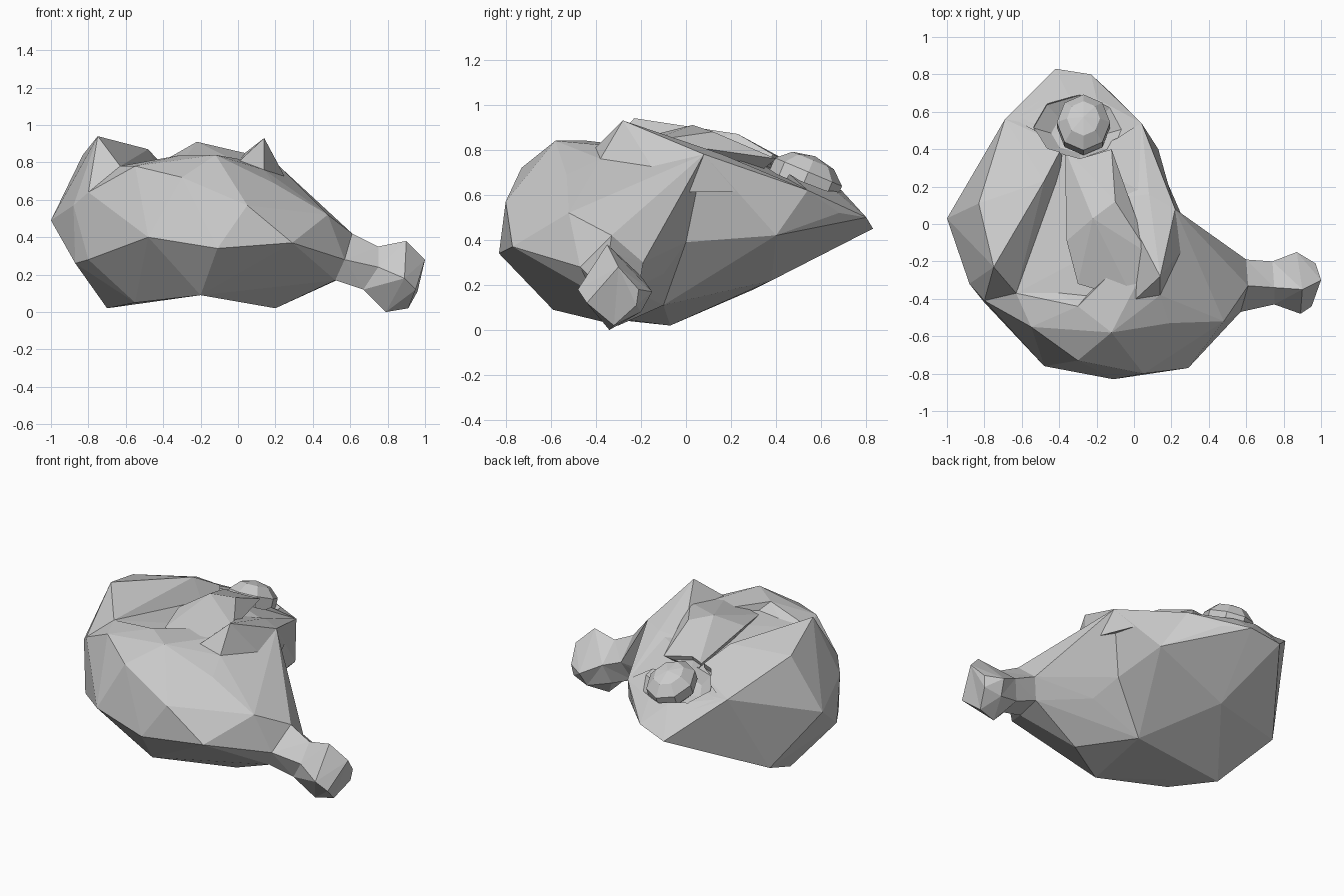
import bpy
import bmesh
from mathutils import Matrix, Vector

default_cube = bpy.data.objects.get("Cube")
if default_cube:
    bpy.data.objects.remove(default_cube, do_unlink=True)

# One plain grey for the whole model
grey = bpy.data.materials.new("plain_grey")
grey.use_nodes = True
grey.diffuse_color = (.6, .6, .6, 1)
grey.node_tree.nodes["Principled BSDF"].inputs["Base Color"].default_value = grey.diffuse_color


def finish(name, mesh_data):
    """Turn a bmesh into a flat-shaded object in the scene."""
    bmesh.ops.triangulate(mesh_data, faces=mesh_data.faces[:])
    bmesh.ops.recalc_face_normals(mesh_data, faces=mesh_data.faces[:])
    mesh = bpy.data.meshes.new(name)
    mesh_data.to_mesh(mesh)
    mesh_data.free()
    mesh.materials.append(grey)
    part = bpy.data.objects.new(name, mesh)
    bpy.context.collection.objects.link(part)
    return part


def faceted_lump(name, points):
    """Wrap a handful of corner points in a faceted convex skin."""
    bm = bmesh.new()
    for point in points:
        bm.verts.new(point)
    bmesh.ops.convex_hull(bm, input=bm.verts[:])
    loose = [vert for vert in bm.verts if not vert.link_faces]
    bmesh.ops.delete(bm, geom=loose, context='VERTS')
    return finish(name, bm)


def loft(name, rings):
    """Skin a row of rings that have equal corner counts, and cap the ends."""
    bm = bmesh.new()
    rows = [[bm.verts.new(point) for point in ring] for ring in rings]
    sides = len(rows[0])
    for start, end in zip(rows, rows[1:]):
        for i in range(sides):
            j = (i + 1) % sides
            bm.faces.new((start[i], start[j], end[j], end[i]))
    bm.faces.new(rows[0])
    bm.faces.new(rows[-1])
    return finish(name, bm)


def pebble(name, centre, size):
    """Low-sided ellipsoid tilted to follow the slope of the tail."""
    bm = bmesh.new()
    bmesh.ops.create_uvsphere(bm, u_segments=8, v_segments=5, radius=1)
    place = (Matrix.Translation(Vector(centre)) @ Matrix.Rotation(-.4, 4, 'X')
             @ Matrix.Diagonal((*size, 1)))
    bmesh.ops.transform(bm, matrix=place, verts=bm.verts[:])
    return finish(name, bm)


# Corners shared by neighbouring parts
left_tip = (-1, .03, .49)
left_shoulder = (-.88, -.32, .57)
left_brow = (-.80, -.41, .64)
left_valley = (-.63, -.37, .78)
left_foot = (-.70, -.07, .02)
left_flank = (-.87, -.30, .26)
left_heel = (-.81, .30, .18)
right_hip = (.31, -.08, .61)
right_side = (.12, 0, .39)
right_heel = (-.12, -.10, .11)
right_rim = (.22, .08, .78)
right_notch = (.14, -.38, .76)
front_notch = (0, -.41, .80)
back_right = (.04, .54, .62)
back_left = (-.64, .56, .68)
left_corner = (-.69, .56, .69)
tail_left = (-.42, .83, .45)
tail_right = (-.23, .80, .50)
tail_side = (-.10, .68, .52)

# Corners along the middle of the front, with a raised groove underneath
middle = [(-.11, -.83, .34), (-.20, -.59, .09), right_heel,
          (.05, -.80, .57), (-.30, -.73, .72), (-.12, -.58, .84),
          (-.30, -.44, .84), front_notch]

# Rings along the leg bone: top, front, low front, low back, back
shank_root = [(.61, -.33, .42), (.57, -.47, .28), (.52, -.42, .17),
              (.55, -.24, .18), (.60, -.19, .30)]
shank_waist = [(.75, -.34, .35), (.75, -.43, .24), (.67, -.39, .12),
               (.70, -.24, .12), (.74, -.20, .24)]
knuckle = [(.90, -.35, .38), (.89, -.48, .18), (.79, -.34, 0),
           (.85, -.20, .08), (.87, -.15, .17)]
knuckle_end = [(1, -.30, .28), (.95, -.44, .12), (.91, -.32, .02),
               (.96, -.22, .11), (.97, -.21, .18)]

# Rear mass, narrowing to the tail
body = faceted_lump("roast_body", [
    left_tip, left_flank, left_foot, left_heel, left_valley, front_notch,
    right_side, right_heel, right_rim, back_right, tail_side, tail_right,
    tail_left, left_corner, (.13, .40, .42), (-.35, .38, .22),
    (-.42, .30, .72)])

# Front mass in two lobes, the right one tapering into the leg
left_lobe = faceted_lump("left_lobe", middle + [
    left_tip, left_flank, left_foot, left_shoulder, left_brow, left_valley,
    (-.80, -.42, .28), (-.48, -.76, .40), (-.55, -.55, .78),
    (-.55, -.35, .05)])
right_lobe = faceted_lump("right_lobe", middle + shank_root + [
    right_hip, right_side, right_rim, right_notch, (.29, -.77, .37),
    (.19, -.53, .69), (.48, -.52, .52), (.20, -.30, .02), (.23, -.10, .25)])
shank = loft("shank_and_knuckle",
             [shank_root, shank_waist, knuckle, knuckle_end])

# Raised edges on either side of the hollow
left_ridge = faceted_lump("left_ridge", [
    left_tip, left_shoulder, left_brow, left_valley, left_corner, back_left,
    (-.83, .11, .84), (-.75, -.23, .94), (-.48, .23, .87), (-.38, .42, .76),
    (-.40, .22, .70)])
right_ridge = faceted_lump("right_ridge", [
    right_hip, right_rim, right_notch, front_notch, back_right,
    (.14, -.28, .93), (.08, -.16, .88), (-.08, .14, .76), (.08, .16, .78)])

# Low hump between the ridges
hump = faceted_lump("centre_hump", [
    front_notch, (-.22, .03, .91), (-.36, -.09, .83), (-.10, .12, .88),
    (.08, -.16, .84), (-.04, -.25, .81), (-.30, -.32, .80),
    (-.12, .40, .76), (-.37, .40, .76), (-.25, .20, .60)])

# Tail collar, the pit sunk into it, and the round nub in the pit
collar = faceted_lump("tail_collar", [
    tail_left, tail_right, tail_side, back_right, back_left,
    (-.35, .69, .62), (-.20, .67, .61), (-.48, .66, .60),
    (-.10, .45, .70), (-.45, .40, .71), (-.28, .40, .50)])
pit = pebble("tail_pit", (-.29, .53, .72), (.26, .20, .14))
nub = pebble("tail_nub", (-.27, .53, .67), (.15, .17, .11))

# Merge everything into one skin, cutting the pit before the nub goes in
steps = [(part, 'UNION') for part in (left_lobe, right_lobe, shank, left_ridge,
                                      right_ridge, hump, collar)]
steps += [(pit, 'DIFFERENCE'), (nub, 'UNION')]
for part, operation in steps:
    merge = body.modifiers.new(part.name, 'BOOLEAN')
    merge.operation = operation
    merge.solver = 'EXACT'
    merge.object = part
merged = bpy.data.meshes.new_from_object(
    body.evaluated_get(bpy.context.evaluated_depsgraph_get()))
body.modifiers.clear()
body.data = merged
for part, operation in steps:
    bpy.data.objects.remove(part, do_unlink=True)
